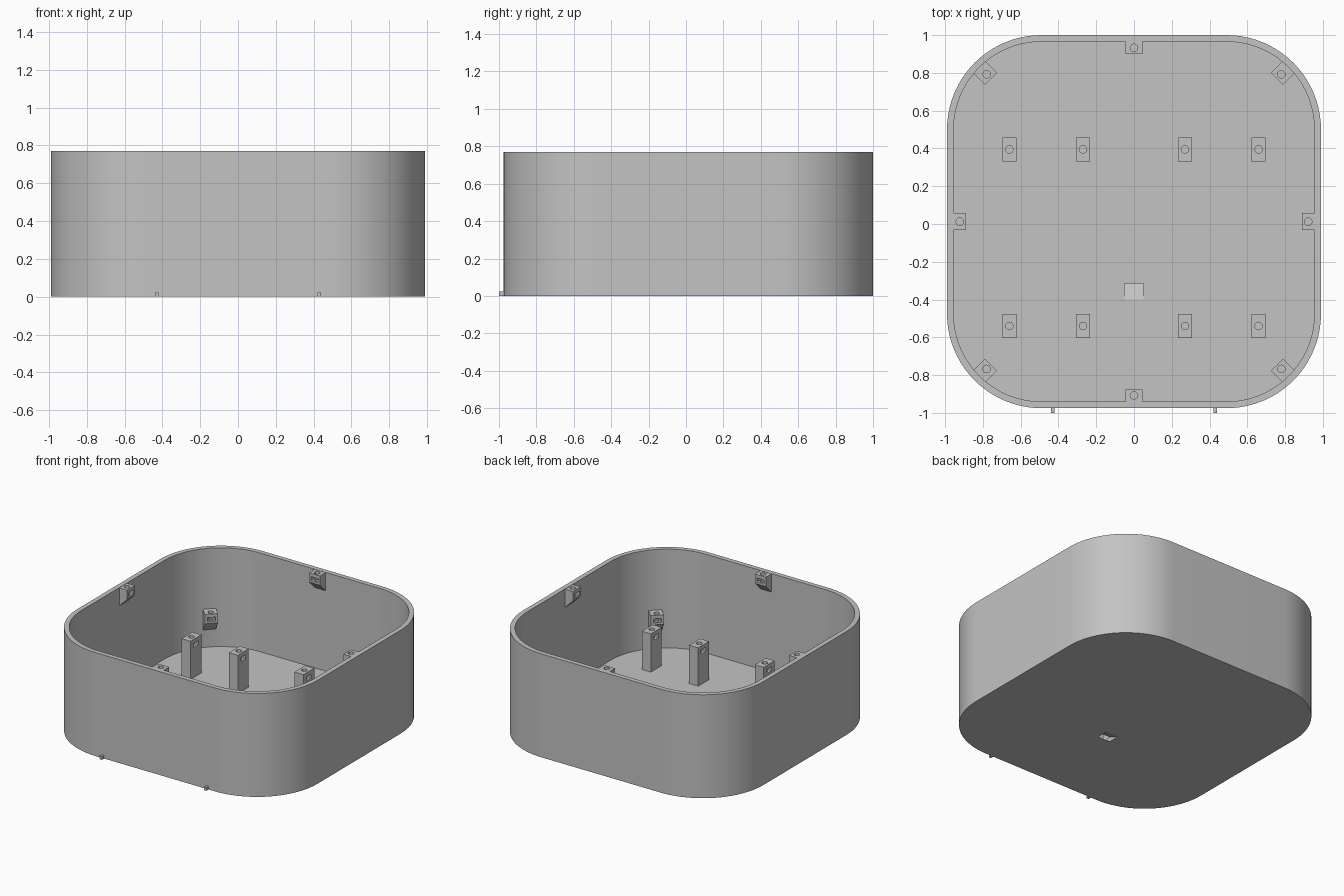
import bpy, bmesh, math
from mathutils import Matrix, Vector

cube = bpy.data.objects.get("Cube")
if cube:
    bpy.data.objects.remove(cube, do_unlink=True)

HEIGHT, FLOOR, WALL = 0.77, 0.035, 0.035
HALF_X, HALF_Y, CENTRE_Y, RADIUS = 0.99, 0.9875, 0.0125, 0.5
STANDOFF_TOP = 0.32

grey = bpy.data.materials.new("plain grey")
grey.use_nodes = True
colour = (0.55, 0.55, 0.55, 1)
grey.diffuse_color = colour
grey.node_tree.nodes["Principled BSDF"].inputs["Base Color"].default_value = colour


def prism(name, outline, direction):
    """Extrude a closed outline of 3D points along a direction."""
    bm = bmesh.new()
    face = bm.faces.new([bm.verts.new(p) for p in outline])
    result = bmesh.ops.extrude_face_region(bm, geom=[face])
    moved = [g for g in result["geom"] if isinstance(g, bmesh.types.BMVert)]
    bmesh.ops.translate(bm, verts=moved, vec=direction)
    bmesh.ops.recalc_face_normals(bm, faces=bm.faces[:])
    mesh = bpy.data.meshes.new(name)
    bm.to_mesh(mesh)
    bm.free()
    mesh.materials.append(grey)
    obj = bpy.data.objects.new(name, mesh)
    bpy.context.collection.objects.link(obj)
    return obj


def box(name, x0, x1, y0, y1, z0, z1):
    outline = [(x0, y0, z0), (x1, y0, z0), (x1, y1, z0), (x0, y1, z0)]
    return prism(name, outline, (0, 0, z1 - z0))


def rounded_outline(inset, z, steps=20):
    points = []
    for k, (sx, sy) in enumerate([(1, 1), (-1, 1), (-1, -1), (1, -1)]):
        for i in range(steps + 1):
            a = (k + i / steps) * math.pi / 2
            points.append((sx * (HALF_X - RADIUS) + (RADIUS - inset) * math.cos(a),
                           CENTRE_Y + sy * (HALF_Y - RADIUS) + (RADIUS - inset) * math.sin(a), z))
    return points


def screw_hole(depth):
    ring = [(0.02 * math.cos(i * math.pi / 12), 0.02 * math.sin(i * math.pi / 12), -depth)
            for i in range(24)]
    return prism("hole_cutter", ring, (0, 0, depth + 0.05))


def cut(obj, cutters):
    """Subtract the cutters, keep the result and delete the cutters."""
    for c in cutters:
        c.hide_render = True
        mod = obj.modifiers.new("cut", "BOOLEAN")
        mod.operation, mod.solver, mod.object = "DIFFERENCE", "EXACT", c
    bpy.context.view_layer.update()
    evaluated = obj.evaluated_get(bpy.context.evaluated_depsgraph_get())
    mesh = bpy.data.meshes.new_from_object(evaluated)
    obj.modifiers.clear()
    obj.data = mesh
    for c in cutters:
        bpy.data.objects.remove(c, do_unlink=True)


def smooth(obj):
    bpy.ops.object.select_all(action="DESELECT")
    obj.select_set(True)
    bpy.context.view_layer.objects.active = obj
    bpy.ops.object.shade_smooth_by_angle(angle=math.radians(20))


def place(source, name, x, y, z, angle=0):
    obj = bpy.data.objects.new(name, source.data)
    obj.matrix_world = Matrix.Translation(Vector((x, y, z))) @ Matrix.Rotation(angle, 4, "Z")
    bpy.context.collection.objects.link(obj)


def wall_boss(name, outer):
    """Screw boss with a sloped underside; +x points into the wall."""
    inner, half = -0.0325, 0.045
    profile = [(inner, 0), (outer, 0), (outer, -0.07 - (outer - inner)), (inner, -0.07)]
    obj = prism(name, [(x, -half, z) for x, z in profile], (0, 2 * half, 0))
    cut(obj, [screw_hole(0.065), box("slot_cutter", -0.1, 0.027, -0.028, 0.028, -0.055, -0.025)])
    smooth(obj)
    return obj


# Open tray with rounded corners and a slanted cable slot through the floor
tray = prism("tray_shell", rounded_outline(0, 0), (0, 0, HEIGHT))
cavity = prism("cavity_cutter", rounded_outline(WALL, FLOOR), (0, 0, HEIGHT))
run = 0.085 / FLOOR
slot = [(-0.05, -0.4 + run * (FLOOR - z) + dy, z)
        for z, dy in [(-0.02, 0), (FLOOR + 0.02, 0), (FLOOR + 0.02, 0.085), (-0.02, 0.085)]]
cut(tray, [cavity, prism("cable_slot_cutter", slot, (0.1, 0, 0))])
smooth(tray)

# Floor standoffs with a screw hole and a nut slot right across
post = box("standoff_master", -0.037, 0.037, -0.064, 0.064, FLOOR - STANDOFF_TOP - 0.005, 0)
cut(post, [screw_hole(0.1), box("slot_cutter", -0.1, 0.1, -0.028, 0.028, -0.06, -0.03)])
smooth(post)
for x in (-0.66, -0.27, 0.27, 0.66):
    for y in (-0.54, 0.395):
        place(post, "floor_standoff", x, y, STANDOFF_TOP)

# Lid bosses in the middle of each wall, near the rim
boss = wall_boss("lid_boss_master", 0.035)
for k in range(4):
    a = k * math.pi / 2
    reach = (HALF_X if k % 2 == 0 else HALF_Y) - WALL - 0.0325
    place(boss, "lid_boss", reach * math.cos(a), CENTRE_Y + reach * math.sin(a), HEIGHT - 0.002, a)

# Corner bosses at standoff height
corner = wall_boss("corner_boss_master", 0.065)
for k in range(4):
    a = math.pi / 4 + k * math.pi / 2
    place(corner, "corner_boss", 1.103 * math.cos(a), CENTRE_Y + 1.103 * math.sin(a), STANDOFF_TOP, a)

for master in (post, boss, corner):
    bpy.data.objects.remove(master, do_unlink=True)

# Small pegs at the bottom of the front wall
for side in (-1, 1):
    box("front_peg", side * 0.43 - 0.01, side * 0.43 + 0.01, -1.0, -0.965, 0, 0.023)
